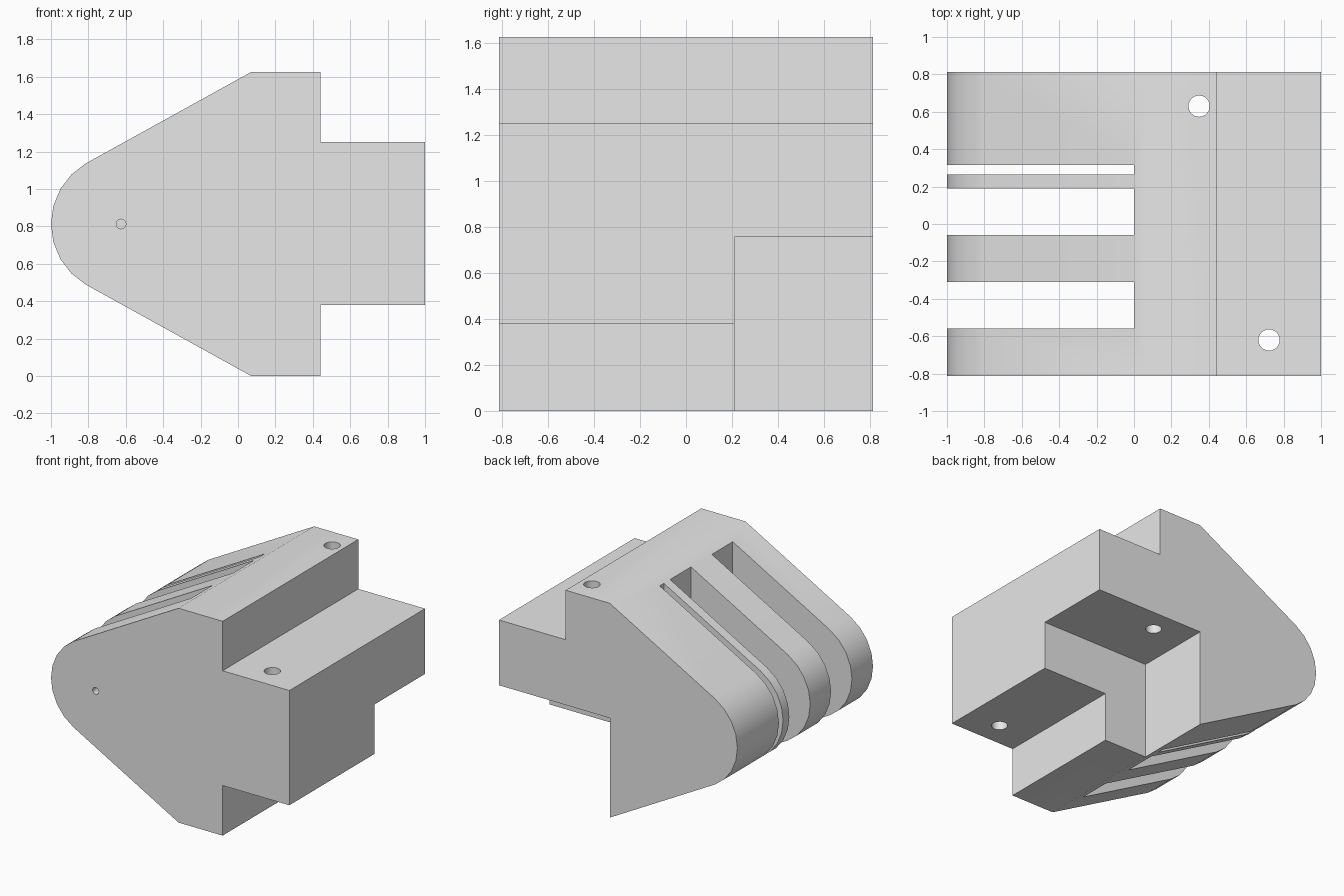
import bpy
import bmesh
from math import radians, cos, sin
from mathutils import Matrix, Vector

cube = bpy.data.objects.get("Cube")
if cube:
    bpy.data.objects.remove(cube, do_unlink=True)

HALF = 0.8125            # half depth, and height of the pivot axis
PIVOT_X, NOSE_R = -0.625, 0.375

grey = bpy.data.materials.new("light_grey")
grey.use_nodes = True
grey.diffuse_color = (0.8, 0.8, 0.8, 1)
grey.node_tree.nodes["Principled BSDF"].inputs["Base Color"].default_value = (0.8, 0.8, 0.8, 1)


def add_object(name, bm):
    bmesh.ops.recalc_face_normals(bm, faces=bm.faces[:])
    mesh = bpy.data.meshes.new(name)
    bm.to_mesh(mesh)
    bm.free()
    mesh.materials.append(grey)
    obj = bpy.data.objects.new(name, mesh)
    bpy.context.collection.objects.link(obj)
    return obj


def box(name, low, high):
    low, high = Vector(low), Vector(high)
    bm = bmesh.new()
    bmesh.ops.create_cube(bm, size=1, matrix=Matrix.Translation((low + high) / 2)
                          @ Matrix.Diagonal((high - low).to_4d()))
    return add_object(name, bm)


def cylinder(name, centre, radius, length, sides, turn=Matrix()):
    bm = bmesh.new()
    bmesh.ops.create_cone(bm, cap_ends=True, segments=sides, radius1=radius, radius2=radius,
                          depth=length, matrix=Matrix.Translation(centre) @ turn)
    return add_object(name, bm)


# Body: rounded nose, sloped shoulders and a rear tongue, extruded in depth
nose = [(PIVOT_X + NOSE_R * cos(radians(a)), HALF + NOSE_R * sin(radians(a)))
        for a in range(120, 241, 15)]
profile = nose + [(0.07, 0), (0.44, 0), (0.44, 0.38), (1, 0.38),
                  (1, 1.25), (0.44, 1.25), (0.44, 2 * HALF), (0.07, 2 * HALF)]
bm = bmesh.new()
face = bm.faces.new([bm.verts.new((x, -HALF, z)) for x, z in profile])
extruded = bmesh.ops.extrude_face_region(bm, geom=[face])["geom"]
bmesh.ops.translate(bm, vec=(0, 2 * HALF, 0),
                    verts=[v for v in extruded if isinstance(v, bmesh.types.BMVert)])
body = add_object("hinge_body", bm)

# Cutters: hinge slots, underside corner notch, screw holes, blind pin hole
cutters = [box("slot_cutter", (-1.2, low, -0.1), (0, high, 1.8))
           for low, high in [(-0.56, -0.31), (-0.06, 0.19), (0.265, 0.315)]]
cutters.append(box("notch_cutter", (0.07, 0.21, -0.1), (1.2, 1, 0.755)))
for x, y in [(0.348, 0.63), (0.722, -0.62)]:
    cutters.append(cylinder("screw_hole_cutter", (x, y, HALF), 0.057, 2, 24))
cutters.append(cylinder("pin_hole_cutter", (PIVOT_X, -0.2, HALF), 0.026, 1.4, 16,
                        Matrix.Rotation(radians(90), 4, 'X')))

for cutter in cutters:
    cutter.hide_render = True
    mod = body.modifiers.new(cutter.name, 'BOOLEAN')
    mod.operation = 'DIFFERENCE'
    mod.solver = 'EXACT'
    mod.object = cutter

# Bake the cuts, then drop the cutters
bpy.context.view_layer.update()
graph = bpy.context.evaluated_depsgraph_get()
cut_mesh = bpy.data.meshes.new_from_object(body.evaluated_get(graph))
body.modifiers.clear()
body.data = cut_mesh
for cutter in cutters:
    bpy.data.objects.remove(cutter, do_unlink=True)

# Soft shading over the nose and shoulders, crisp corners elsewhere
bpy.ops.object.select_all(action='DESELECT')
body.select_set(True)
bpy.context.view_layer.objects.active = body
bpy.ops.object.shade_smooth_by_angle(angle=radians(30))
